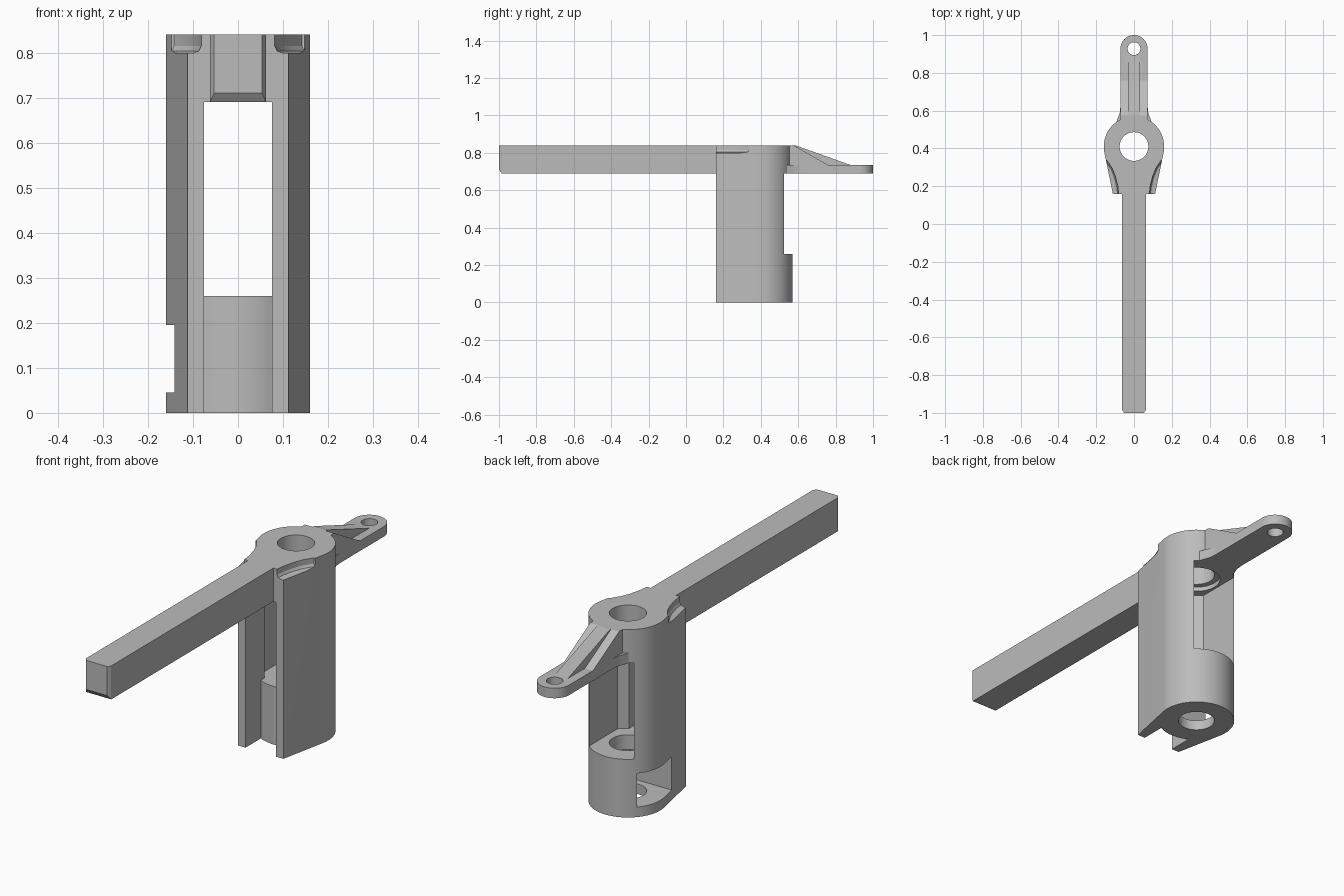
import bpy, bmesh, math

if "Cube" in bpy.data.objects:
    bpy.data.objects.remove(bpy.data.objects["Cube"])

grey = bpy.data.materials.new("plain grey")
grey.diffuse_color = (0.5, 0.5, 0.5, 1)
grey.use_nodes = True
grey.node_tree.nodes["Principled BSDF"].inputs["Base Color"].default_value = grey.diffuse_color
CY, R = 0.41, 0.16          # barrel centre and radius


def loft(name, rings):
    """Closed solid through a list of equal-length point rings."""
    bm = bmesh.new()
    vs = [[bm.verts.new(p) for p in ring] for ring in rings]
    n = len(vs[0])
    bm.faces.new(vs[0])
    bm.faces.new(vs[-1])
    for a, b in zip(vs, vs[1:]):
        for i in range(n):
            j = (i + 1) % n
            bm.faces.new((a[i], a[j], b[j], b[i]))
    bmesh.ops.recalc_face_normals(bm, faces=bm.faces)
    me = bpy.data.meshes.new(name)
    bm.to_mesh(me)
    bm.free()
    me.materials.append(grey)
    ob = bpy.data.objects.new(name, me)
    bpy.context.collection.objects.link(ob)
    return ob


def prism(name, pts, z0, z1):
    return loft(name, [[(x, y, z) for x, y in pts] for z in (z0, z1)])


def side_prism(name, yz, half):
    return loft(name, [[(x, y, z) for y, z in yz] for x in (-half, half)])


def arc(cx, cy, r, a0, a1, n):
    return [(cx + r * math.cos(math.radians(a0 + (a1 - a0) * i / n)),
             cy + r * math.sin(math.radians(a0 + (a1 - a0) * i / n))) for i in range(n + 1)]


def circle(cx, cy, r, n=64):
    return arc(cx, cy, r, 0, 360, n)[:-1]


def combine(target, other, op):
    m = target.modifiers.new("join", "BOOLEAN")
    m.operation, m.object, m.solver = op, other, "EXACT"
    bpy.context.view_layer.objects.active = target
    bpy.ops.object.modifier_apply(modifier=m.name)
    bpy.data.objects.remove(other)


# barrel with two tangent front flanges
body = prism("barrel_and_arms",
             [(-0.112, 0.16), (0.112, 0.16)] + arc(0, CY, R, -11.6, 191.6, 72), 0, 0.84)

# through window: narrow at the front, wider pocket at the back
half = [(0.075, 0.1), (0.075, 0.295), (0.111, 0.325), (0.111, 0.7)]
combine(body, prism("window_cut", half + [(-x, y) for x, y in reversed(half)], 0.26, 0.69), "DIFFERENCE")

# lower front slot, ending on the round boss
a = math.degrees(math.acos(0.075 / R))
combine(body, prism("slot_cut", [(-0.075, 0.1), (0.075, 0.1)] + arc(0, CY, R, -a, -180 + a, 20),
                    -0.1, 0.27), "DIFFERENCE")

# nut pocket opening to the left near the foot
combine(body, prism("nut_cut", [(-0.3, CY - 0.107), (0.062, CY - 0.107), (0.124, CY),
                                (0.062, CY + 0.107), (-0.3, CY + 0.107)], 0.045, 0.195), "DIFFERENCE")

# scooped recesses on top of both flanges
for s in (-1, 1):
    curve = [(0.079, 0.14), (0.086, 0.2), (0.098, 0.25), (0.116, 0.295), (0.142, 0.335)]
    rings = [[(s * (x + d), y - d, z) for x, y in curve] + [(s * 0.25, 0.335 - d, z), (s * 0.25, 0.1, z)]
             for d, z in ((0.016, 0.799), (0.005, 0.804), (0, 0.815), (0, 0.9))]
    combine(body, loft("scoop_cut", rings), "DIFFERENCE")

# long square bar with a chamfered tip
def section(y, w, z0):
    return [(-w, y, z0), (w, y, z0), (w, y, 0.84), (-w, y, 0.84)]

combine(body, loft("bar", [section(-1, 0.053, 0.71), section(-0.985, 0.0625, 0.69),
                           section(0.25, 0.0625, 0.69)]), "UNION")

# rear lever: flared rounded plate, sloped web and longer centre rib
plate = [(-0.1, 0.52), (0.1, 0.52), (0.086, 0.56), (0.076, 0.585), (0.072, 0.62)]
plate += arc(0, 0.928, 0.072, 0, 180, 24)
plate += [(-0.072, 0.62), (-0.076, 0.585), (-0.086, 0.56)]
lever = prism("lever", plate, 0.69, 0.735)
combine(lever, side_prism("web", [(0.53, 0.7), (0.53, 0.84), (0.575, 0.84), (0.76, 0.735), (0.76, 0.7)],
                          0.072), "UNION")
combine(lever, side_prism("rib", [(0.53, 0.71), (0.53, 0.84), (0.585, 0.84), (0.88, 0.735), (0.88, 0.71)],
                          0.032), "UNION")
combine(lever, prism("eye_cut", circle(0, 0.928, 0.034, 32), 0.6, 0.9), "DIFFERENCE")
combine(body, lever, "UNION")

# main bore and the shallow counterbore above the window
combine(body, prism("bore_cut", circle(0, CY, 0.076), -0.1, 0.95), "DIFFERENCE")
combine(body, prism("counterbore_cut", circle(0, CY, 0.1), 0.6, 0.71), "DIFFERENCE")

# smooth curved walls, sharp edges kept
bpy.ops.object.select_all(action="DESELECT")
body.select_set(True)
bpy.context.view_layer.objects.active = body
bpy.ops.object.shade_smooth_by_angle(angle=math.radians(25))
